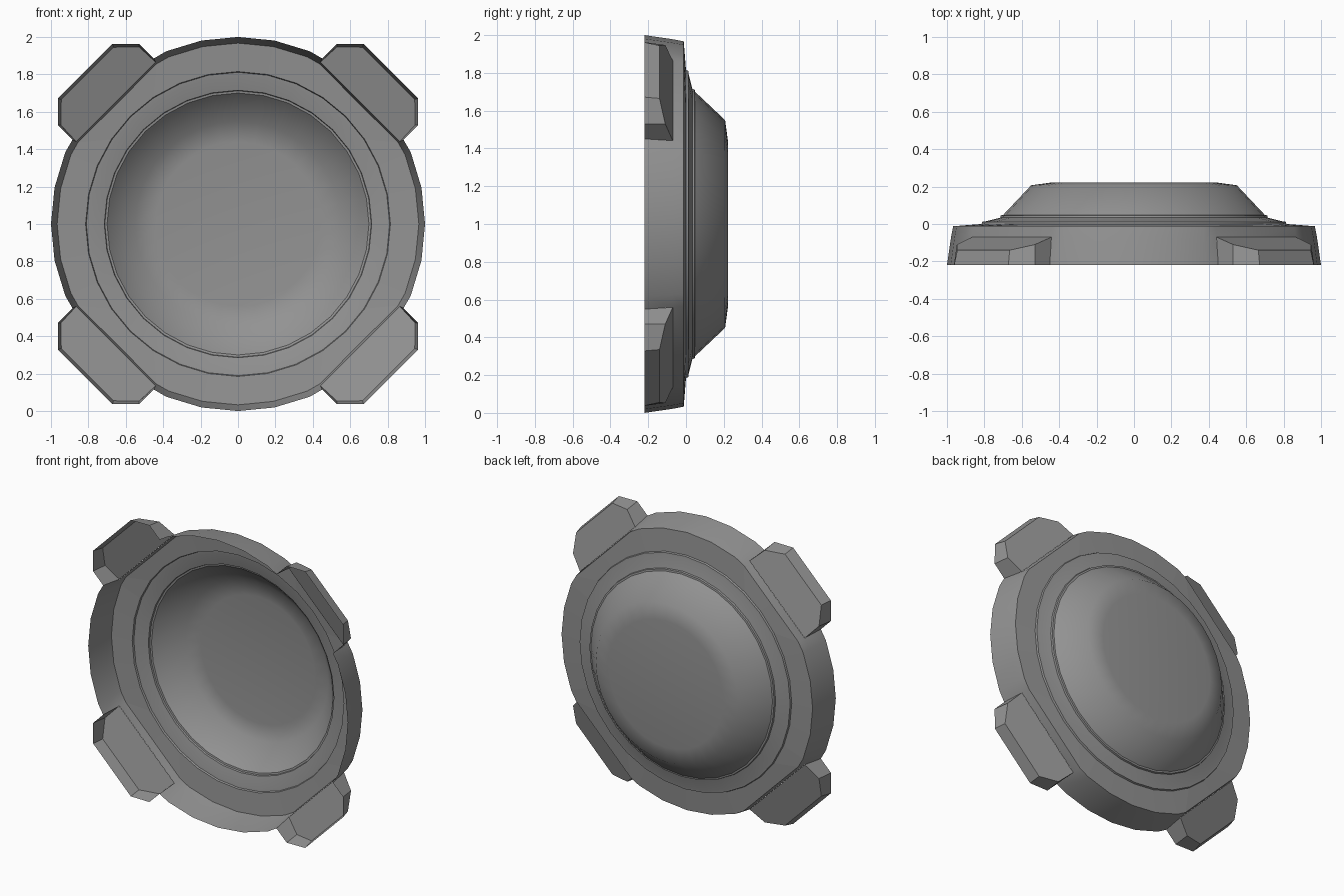
import bpy
import bmesh
from math import sin, cos, radians

if "Cube" in bpy.data.objects:
    bpy.data.objects.remove(bpy.data.objects["Cube"])

SIDES = 32
CENTRE_Z = 1.0

dark_grey = bpy.data.materials.new("dark_grey")
dark_grey.diffuse_color = (0.29, 0.29, 0.29, 1)
dark_grey.use_nodes = True
dark_grey.node_tree.nodes["Principled BSDF"].inputs["Base Color"].default_value = dark_grey.diffuse_color


def make_object(name, build, smooth_angle=None):
    mesh = bpy.data.meshes.new(name)
    bm = bmesh.new()
    build(bm)
    bm.to_mesh(mesh)
    bm.free()
    mesh.materials.append(dark_grey)
    obj = bpy.data.objects.new(name, mesh)
    bpy.context.collection.objects.link(obj)
    if smooth_angle:
        bpy.ops.object.select_all(action='DESELECT')
        obj.select_set(True)
        bpy.context.view_layer.objects.active = obj
        bpy.ops.object.shade_smooth_by_angle(angle=radians(smooth_angle))
    return obj


def circle(r, y):
    angles = [radians(360 * i / SIDES) for i in range(SIDES)]
    return [(r * cos(a), y, CENTRE_Z + r * sin(a)) for a in angles]


def notched(scale, y):
    # circle with a straight cut across each diagonal
    points = []
    for i in range(SIDES):
        a, r = 360 * i / SIDES, 1.0
        k = i % 8
        if k == 3:
            a, r = a - 6.75, 0.993
        elif k == 5:
            a, r = a + 6.75, 0.993
        elif k == 4:
            r = 0.944
        a, r = radians(a), r * scale
        points.append((r * cos(a), y, CENTRE_Z + r * sin(a)))
    return points


def loft(bm, loops, cap=False, open_diagonals=False):
    rings = [[bm.verts.new(p) for p in loop] for loop in loops]
    for n, (a, b) in enumerate(zip(rings, rings[1:])):
        for i in range(len(a)):
            if open_diagonals and n == 0 and i % 8 in (3, 4):
                continue  # the lug opens into the wall here
            j = (i + 1) % len(a)
            bm.faces.new((a[j], a[i], b[i], b[j]))
    if cap:
        bm.faces.new(rings[-1][::-1])


# Tapered outer wall, open at the front and where the lugs join
make_object("outer_wall", lambda bm: loft(bm, [
    notched(1.0, -0.22), notched(0.978, -0.07),
    notched(0.967, -0.012)], open_diagonals=True), 30)

# Almost flat flange
make_object("flange", lambda bm: loft(bm, [
    notched(0.967, -0.012), circle(0.815, 0.0)]))

# Collar with two small steps
make_object("collar", lambda bm: loft(bm, [
    circle(0.815, 0.0), circle(0.811, 0.012), circle(0.795, 0.014),
    circle(0.715, 0.034), circle(0.712, 0.046), circle(0.70, 0.048)]), 20)

# Hollow dome with a flat centre
make_object("dome", lambda bm: loft(bm, [
    circle(0.70, 0.048), circle(0.55, 0.207),
    circle(0.44, 0.222)], cap=True), 60)


# Four hollow lugs on the diagonals, each with a sloping top
def build_lug(angle):
    ca, sa = cos(radians(angle)), sin(radians(angle))

    def place(t, r, y):
        return (r * ca - t * sa, y, CENTRE_Z + r * sa + t * ca)

    base = [(0.307, 0.944), (0.307, 1.055), (0.205, 1.155)]
    top = [(0.300, 0.924, -0.07), (0.295, 1.045, -0.11), (0.198, 1.138, -0.14)]

    def build(bm):
        low = [(t, r, -0.22) for t, r in base]
        loops = []
        for half in (low, top):
            full = half + [(-t, r, y) for t, r, y in reversed(half)]
            loops.append([bm.verts.new(place(*p)) for p in full])
        lo, hi = loops
        for i in range(5):
            bm.faces.new((lo[i], lo[i + 1], hi[i + 1], hi[i]))
        bm.faces.new(hi)
        bmesh.ops.recalc_face_normals(bm, faces=bm.faces)
    return build


for n in range(4):
    make_object(f"lug_{n + 1}", build_lug(45 + 90 * n))
